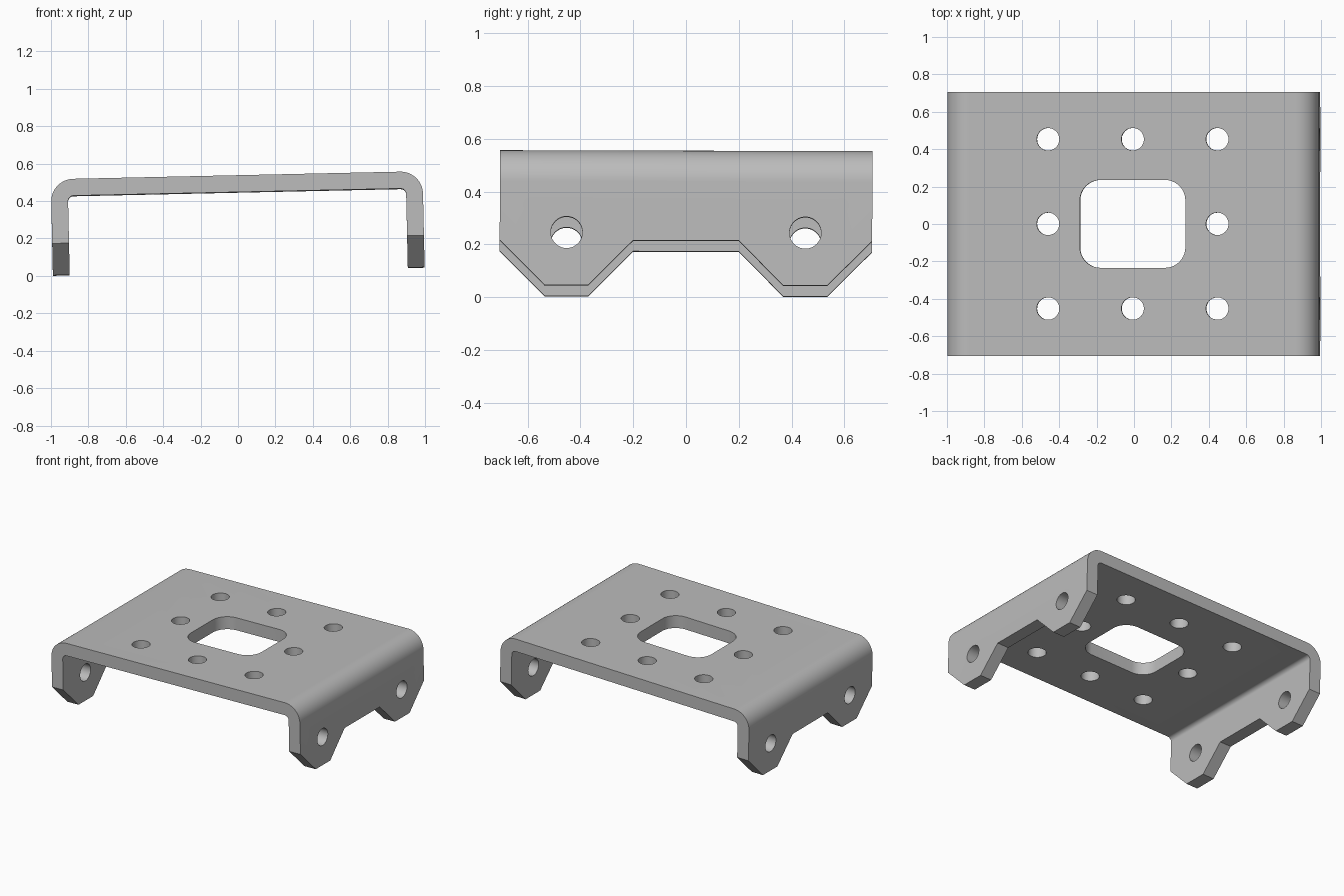
import bpy, bmesh
from math import pi, sin, cos, radians
from mathutils import Matrix, Vector

if "Cube" in bpy.data.objects:
    bpy.data.objects.remove(bpy.data.objects["Cube"])

HALF_W, HALF_D, HEIGHT, THICK = 0.994, 0.706, 0.513, 0.09
R_OUT, R_IN = 0.12, 0.03
HOLE_R, PITCH = 0.06, 0.4525

# maps a profile point (u, v) and a distance along the axis to a 3D point
AXES = {
    "X": lambda u, v, d: (d, u, v),
    "Y": lambda u, v, d: (u, d, v),
    "Z": lambda u, v, d: (u, v, d),
}


def arc(cx, cy, r, a0, a1, n):
    return [(cx + r * cos(a0 + (a1 - a0) * i / n),
             cy + r * sin(a0 + (a1 - a0) * i / n)) for i in range(n + 1)]


def prism(bm, points, axis, d0, d1):
    place = AXES[axis]
    a = [bm.verts.new(place(u, v, d0)) for u, v in points]
    b = [bm.verts.new(place(u, v, d1)) for u, v in points]
    faces = [bm.faces.new(a), bm.faces.new(b[::-1])]
    for i in range(len(a)):
        j = (i + 1) % len(a)
        faces.append(bm.faces.new((a[i], b[i], b[j], a[j])))
    bmesh.ops.recalc_face_normals(bm, faces=faces)


def make_object(name, bm):
    mesh = bpy.data.meshes.new(name)
    bm.to_mesh(mesh)
    bm.free()
    obj = bpy.data.objects.new(name, mesh)
    bpy.context.collection.objects.link(obj)
    return obj


# bent sheet: U profile with rounded bends, run from front to back
outer_x, inner_x = HALF_W - R_OUT, HALF_W - THICK - R_IN
right_half = (arc(inner_x, HEIGHT - THICK - R_IN, R_IN, pi / 2, 0, 8)
              + [(HALF_W - THICK, 0), (HALF_W, 0)]
              + arc(outer_x, HEIGHT - R_OUT, R_OUT, 0, pi / 2, 16))
profile = right_half + [(-x, z) for x, z in reversed(right_half)]
bm = bmesh.new()
prism(bm, profile, "Y", -HALF_D, HALF_D)
bracket = make_object("mounting_bracket", bm)

# cutters: bolt holes, window, leg holes, leg outline
bm = bmesh.new()
for i in (-1, 0, 1):
    for j in (-1, 0, 1):
        if i or j:
            circle = arc(i * PITCH, j * PITCH, HOLE_R, 0, 2 * pi, 40)[:-1]
            prism(bm, circle, "Z", 0.35, 0.6)

window = []
for k, (sx, sy) in enumerate([(1, 1), (-1, 1), (-1, -1), (1, -1)]):
    window += arc(sx * 0.172, sy * 0.125, 0.11, k * pi / 2, (k + 1) * pi / 2, 10)
prism(bm, window, "Z", 0.35, 0.6)

for s in (-1, 1):
    prism(bm, arc(s * PITCH, 0.2, HOLE_R, 0, 2 * pi, 40)[:-1], "X", -1.1, 1.1)
    prism(bm, [(s * 0.486, -0.05), (s * 0.786, 0.25), (s * 0.786, -0.05)],
          "X", -1.1, 1.1)
prism(bm, [(-0.42, -0.05), (0.42, -0.05), (0.2, 0.17), (-0.2, 0.17)],
      "X", -1.1, 1.1)
cutter = make_object("cutter", bm)
cutter.hide_render = True

bpy.context.view_layer.objects.active = bracket
bracket.select_set(True)
cut = bracket.modifiers.new("cutouts", "BOOLEAN")
cut.operation = "DIFFERENCE"
cut.solver = "EXACT"
cut.object = cutter
bpy.ops.object.modifier_apply(modifier=cut.name)
bpy.data.objects.remove(cutter)

# the whole part sits slightly tilted
tilt = Matrix.Rotation(radians(-0.15), 4, "X") @ Matrix.Rotation(radians(-1.25), 4, "Y")
bracket.data.transform(Matrix.Translation(Vector((0.004, -0.0007, 0.0235))) @ tilt)

# plain grey metal
metal = bpy.data.materials.new("plain grey")
metal.use_nodes = True
colour = (0.5, 0.5, 0.5, 1)
metal.diffuse_color = colour
metal.node_tree.nodes["Principled BSDF"].inputs["Base Color"].default_value = colour
bracket.data.materials.clear()
bracket.data.materials.append(metal)

bpy.ops.object.select_all(action="DESELECT")
bracket.select_set(True)
bpy.ops.object.shade_smooth_by_angle(angle=radians(30))
